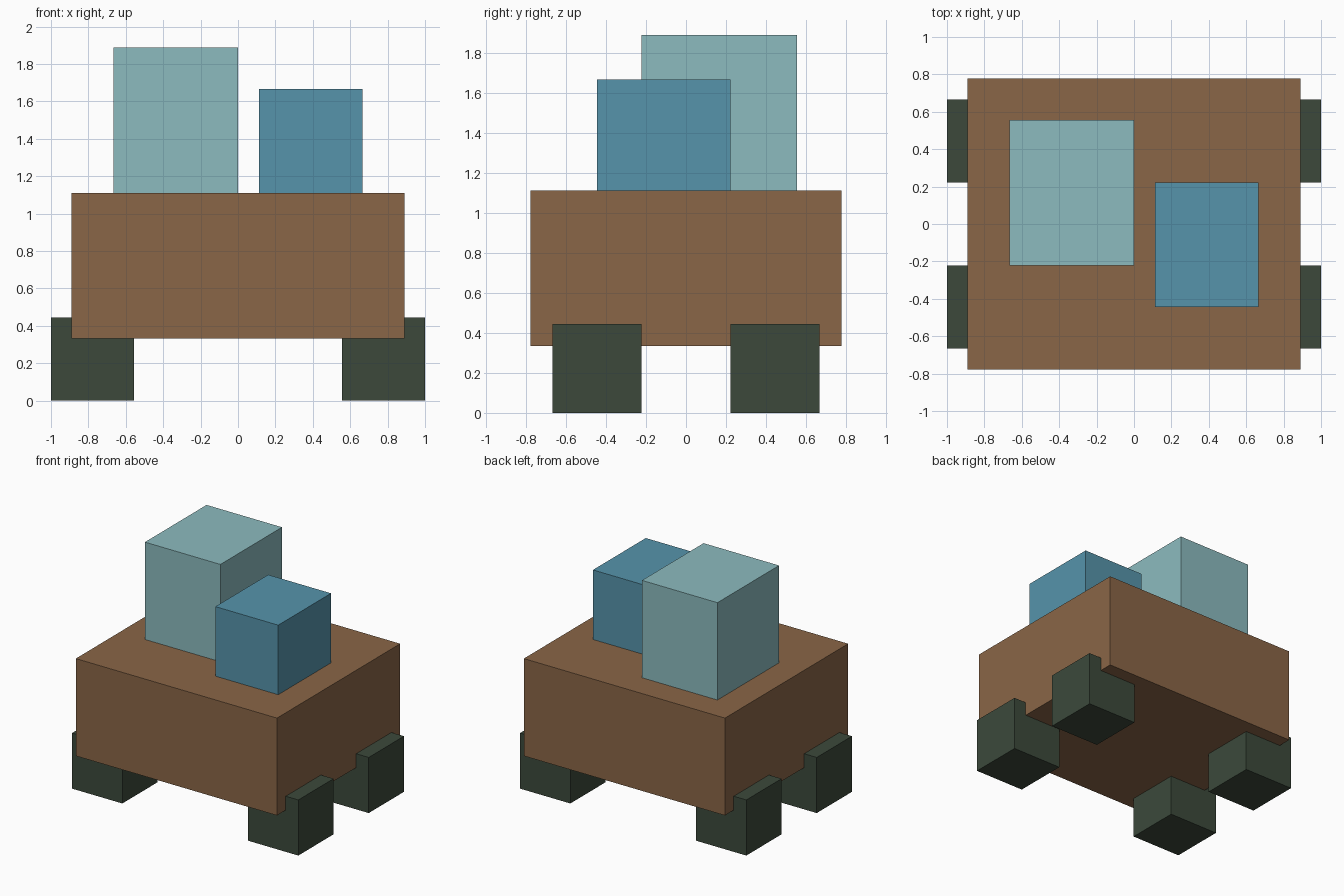
import bpy

cube = bpy.data.objects.get("Cube")
if cube:
    bpy.data.objects.remove(cube, do_unlink=True)

U = 1 / 9  # building grid unit


def linear(c):
    c /= 255
    return c / 12.92 if c <= 0.04045 else ((c + 0.055) / 1.055) ** 2.4


def material(name, rgb):
    mat = bpy.data.materials.new(name)
    mat.use_nodes = True
    colour = (*[linear(c) for c in rgb], 1)
    mat.diffuse_color = colour
    mat.node_tree.nodes["Principled BSDF"].inputs["Base Color"].default_value = colour
    return mat


def box(name, low, high, mat):
    """Flat-shaded box between two corners given in grid units."""
    centre = [(a + b) / 2 * U for a, b in zip(low, high)]
    size = [(b - a) * U for a, b in zip(low, high)]
    bpy.ops.mesh.primitive_cube_add(size=1, location=centre)
    obj = bpy.context.object
    obj.name = obj.data.name = name
    obj.scale = size
    bpy.ops.object.transform_apply(location=False, rotation=False, scale=True)
    obj.data.materials.append(mat)
    return obj


brown = material("brown", (138, 102, 71))
dark_green = material("dark green", (60, 73, 59))
pale_teal = material("pale teal", (140, 187, 191))
blue = material("blue", (86, 148, 171))

# Main body
box("body", (-8, -7, 3), (8, 7, 10), brown)

# Two blocks standing on the body
box("tall_block", (-6, -2, 10), (0, 5, 17), pale_teal)
box("small_block", (1, -4, 10), (6, 2, 15), blue)

# Four square feet, one at each corner
for side, sx in (("left", 1), ("right", -1)):
    for end, sy in (("front", -1), ("back", 1)):
        x, y = 7 * sx, 4 * sy
        box(f"{end}_{side}_foot", (x - 2, y - 2, 0), (x + 2, y + 2, 4), dark_green)
